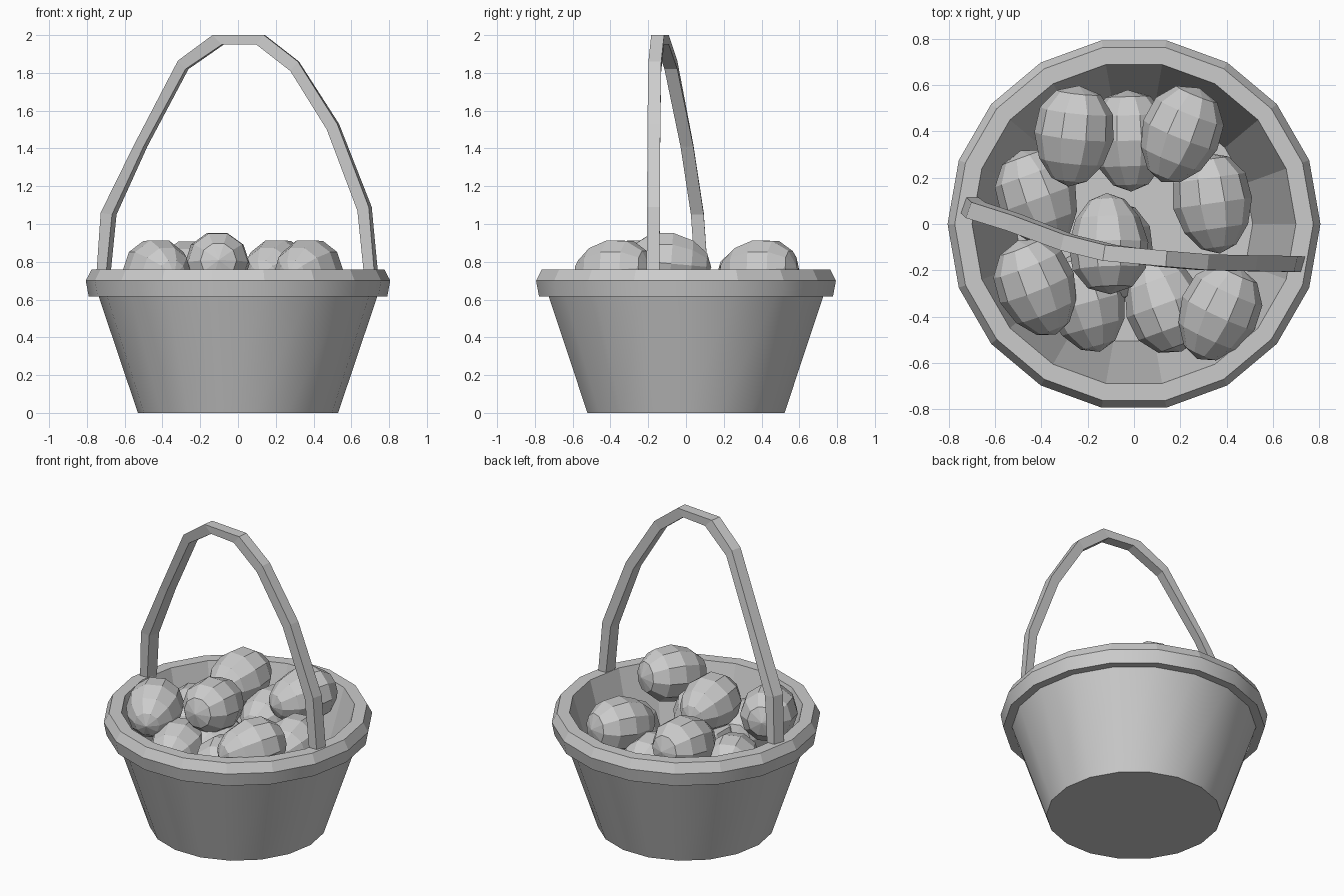
import bpy, math
from mathutils import Matrix, Vector

if "Cube" in bpy.data.objects:
    bpy.data.objects.remove(bpy.data.objects["Cube"])


def make_object(name, verts, faces, smooth=()):
    mesh = bpy.data.meshes.new(name)
    mesh.from_pydata(verts, [], faces)
    for i in smooth:
        mesh.polygons[i].use_smooth = True
    mesh.update()
    obj = bpy.data.objects.new(name, mesh)
    bpy.context.collection.objects.link(obj)
    return obj


# Basket: 18-sided lathe from outer base, over the rim, down to the inner floor
SIDES = 18
profile = [(0.53, 0), (0.737, 0.615), (0.79, 0.615), (0.806, 0.70),
           (0.775, 0.76), (0.70, 0.76), (0.513, 0.10)]
verts = [(r * math.cos(2 * math.pi * i / SIDES), r * math.sin(2 * math.pi * i / SIDES), z)
         for r, z in profile for i in range(SIDES)]
faces = []
for k in range(len(profile) - 1):
    for i in range(SIDES):
        j = (i + 1) % SIDES
        a, b = k * SIDES, (k + 1) * SIDES
        faces.append((a + i, a + j, b + j, b + i))
last = (len(profile) - 1) * SIDES
faces.append(tuple(reversed(range(SIDES))))
faces.append(tuple(range(last, last + SIDES)))
make_object("basket", verts, faces, list(range(SIDES)) + list(range(2 * SIDES, 3 * SIDES)))

# Handle: uneven hand-bent strap; outer x, outer z, inner x, inner z, y centre, skew
stations = [
    (-0.74, 0.70, -0.69, 0.70, 0.085, 0.012), (-0.715, 1.06, -0.655, 1.05, 0.06, 0.012),
    (-0.54, 1.42, -0.49, 1.41, 0.005, 0.01), (-0.31, 1.865, -0.27, 1.82, -0.08, 0.008),
    (-0.13, 2.0, -0.08, 1.95, -0.125, 0.005), (0.14, 2.0, 0.10, 1.95, -0.15, 0.003),
    (0.32, 1.86, 0.28, 1.81, -0.165, 0.003), (0.53, 1.53, 0.475, 1.50, -0.17, 0.005),
    (0.70, 1.09, 0.64, 1.07, -0.172, 0.008), (0.735, 0.70, 0.68, 0.70, -0.175, 0.01)]
W = 0.034
verts, faces = [], []
for xo, zo, xi, zi, y, s in stations:
    verts += [(xo - s, y - W, zo), (xo + s, y + W, zo), (xi + s, y + W, zi), (xi - s, y - W, zi)]
for k in range(len(stations) - 1):
    for i in range(4):
        a, b, j = 4 * k, 4 * k + 4, (i + 1) % 4
        faces.append((a + i, b + i, b + j, a + j))
n = len(verts)
faces += [(0, 1, 2, 3), (n - 1, n - 2, n - 3, n - 4)]
make_object("handle", verts, faces)


# Eggs: low-poly ellipsoids lying down, tapered to one end
def egg(name, centre, heading, pitch=0, half=0.22, radius=0.172):
    bpy.ops.mesh.primitive_uv_sphere_add(segments=10, ring_count=6, radius=1)
    obj = bpy.context.object
    obj.name = name
    for v in obj.data.vertices:
        taper = radius * (1 - 0.13 * v.co.z)
        v.co = Vector((v.co.x * taper, v.co.y * taper, v.co.z * half))
    turn = (Matrix.Rotation(math.radians(heading), 4, 'Z')
            @ Matrix.Rotation(math.radians(90 + pitch), 4, 'Y'))
    obj.data.transform(Matrix.Translation(centre) @ turn)


upper = [(-0.26, 0.38, 0.745, 264), (0.20, 0.385, 0.75, 248), (-0.11, -0.085, 0.79, 92),
         (-0.42, -0.275, 0.75, 292), (0.365, -0.385, 0.75, 245)]
lower = [(-0.02, 0.36, 0.57, 272), (-0.415, 0.11, 0.57, 290), (0.34, 0.09, 0.58, 278),
         (-0.205, -0.34, 0.57, 285), (0.13, -0.345, 0.57, 110), (-0.09, -0.12, 0.55, 270)]
for i, (x, y, z, h) in enumerate(upper):
    egg(f"upper_egg_{i + 1}", (x, y, z), h, 5)
for i, (x, y, z, h) in enumerate(lower):
    egg(f"lower_egg_{i + 1}", (x, y, z), h)
